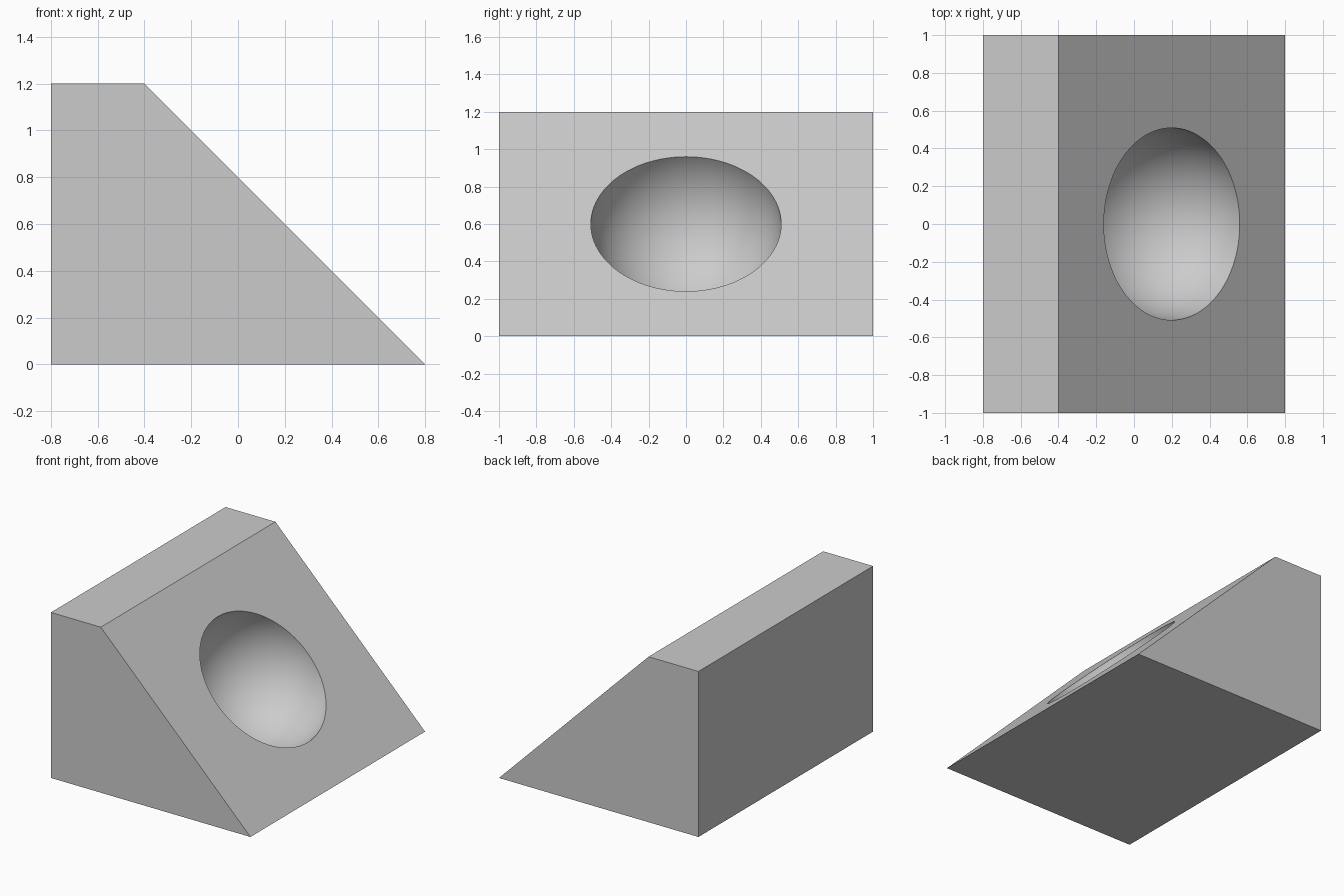
import bpy
import bmesh
from math import radians

cube = bpy.data.objects.get("Cube")
if cube:
    bpy.data.objects.remove(cube, do_unlink=True)

# Plain grey material
GREY = (0.6, 0.6, 0.6, 1.0)
grey = bpy.data.materials.new("plain_grey")
grey.use_nodes = True
grey.diffuse_color = GREY
grey.node_tree.nodes["Principled BSDF"].inputs["Base Color"].default_value = GREY


def add_object(name, bm):
    bmesh.ops.recalc_face_normals(bm, faces=bm.faces)
    mesh = bpy.data.meshes.new(name)
    bm.to_mesh(mesh)
    bm.free()
    mesh.materials.append(grey)
    obj = bpy.data.objects.new(name, mesh)
    bpy.context.collection.objects.link(obj)
    return obj


# Wedge block: side profile extruded from front to back
profile = [(-0.8, 0), (0.8, 0), (-0.4, 1.2), (-0.8, 1.2)]
bm = bmesh.new()
side = bm.faces.new([bm.verts.new((x, -1, z)) for x, z in profile])
extruded = bmesh.ops.extrude_face_region(bm, geom=[side])["geom"]
bmesh.ops.translate(bm, vec=(0, 2, 0),
                    verts=[v for v in extruded if isinstance(v, bmesh.types.BMVert)])
wedge = add_object("wedge_block", bm)

# Ball cutter centred on the slope, its poles along the slope normal
bm = bmesh.new()
bmesh.ops.create_uvsphere(bm, u_segments=96, v_segments=49, radius=0.509)
cutter = add_object("bowl_cutter", bm)
cutter.location = (0.2, 0, 0.6)
cutter.rotation_euler = (0, radians(45), 0)
cutter.hide_render = True

# Carve the hemispherical bowl
carve = wedge.modifiers.new("carve_bowl", 'BOOLEAN')
carve.operation = 'DIFFERENCE'
carve.solver = 'EXACT'
carve.object = cutter
bpy.ops.object.select_all(action='DESELECT')
wedge.select_set(True)
bpy.context.view_layer.objects.active = wedge
bpy.ops.object.modifier_apply(modifier=carve.name)
bpy.data.objects.remove(cutter, do_unlink=True)

# Smooth bowl, sharp block edges
bpy.ops.object.shade_smooth_by_angle(angle=radians(30))
